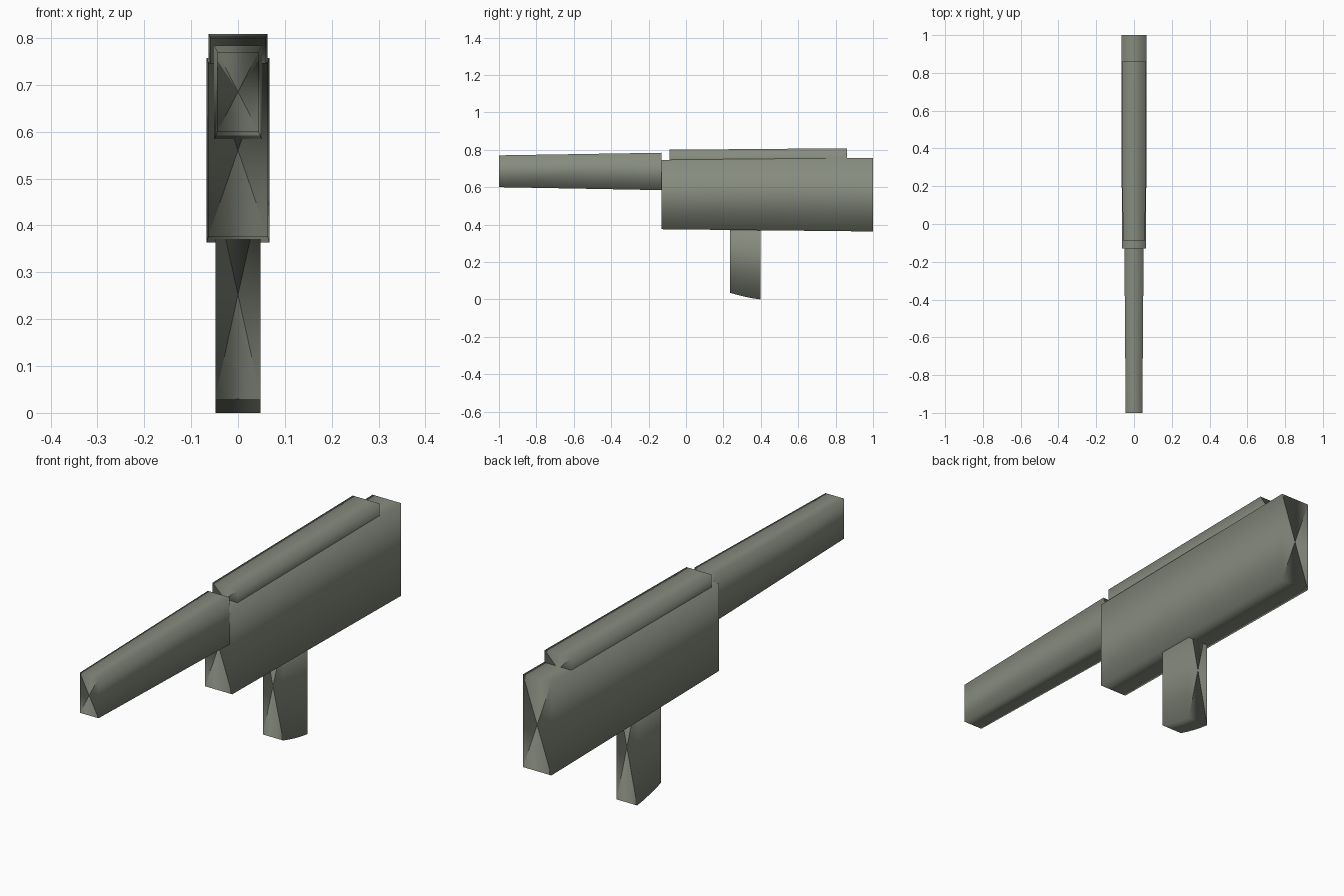
import bpy, bmesh
from mathutils import Vector

if "Cube" in bpy.data.objects:
    bpy.data.objects.remove(bpy.data.objects["Cube"])

paint = bpy.data.materials.new("olive_grey")
paint.diffuse_color = (0.24, 0.26, 0.21, 1)
paint.use_nodes = True
paint.node_tree.nodes["Principled BSDF"].inputs["Base Color"].default_value = paint.diffuse_color


def loft(name, stations):
    """Four-sided tube along y, shaded round; each station is (y, half_width, z_low, z_high)."""
    bm = bmesh.new()
    rings = []
    for y, w, lo, hi in stations:
        rings.append([bm.verts.new(p) for p in
                      ((-w, y, lo), (w, y, lo), (w, y, hi), (-w, y, hi))])
    for a, b in zip(rings, rings[1:]):
        for i in range(4):
            j = (i + 1) % 4
            bm.faces.new((a[i], a[j], b[j], b[i]))
    # end caps fan out from a centre point
    for ring, (y, w, lo, hi) in ((rings[0], stations[0]), (rings[-1], stations[-1])):
        c = bm.verts.new((0, y, (lo + hi) / 2))
        for i in range(4):
            bm.faces.new((ring[i], ring[(i + 1) % 4], c))
    bmesh.ops.recalc_face_normals(bm, faces=bm.faces[:])
    for f in bm.faces:
        f.smooth = True
    mesh = bpy.data.meshes.new(name)
    bm.to_mesh(mesh)
    bm.free()
    mesh.materials.append(paint)

    # Radial normals: diagonal at the four corners, shared by sides and caps
    radial = [Vector((-1, 0, -1)), Vector((1, 0, -1)), Vector((1, 0, 1)), Vector((-1, 0, 1))]
    ring_count = 4 * len(stations)
    normals = []
    for poly in mesh.polygons:
        ids = list(poly.vertices)
        middle = sum((radial[v % 4] for v in ids if v < ring_count), Vector())
        for v in ids:
            normals.append((radial[v % 4] if v < ring_count else middle).normalized())
    mesh.normals_split_custom_set(normals)

    obj = bpy.data.objects.new(name, mesh)
    bpy.context.collection.objects.link(obj)
    return obj


# Tapered barrel
loft("barrel", [(-1.0, 0.044, 0.600, 0.770), (-0.13, 0.051, 0.584, 0.784)])

# Main body, slightly taller toward the back
loft("body", [(-0.13, 0.064, 0.375, 0.746), (1.0, 0.067, 0.363, 0.757)])

# Raised top cover, sunk into the body
loft("top_cover", [(-0.087, 0.059, 0.69, 0.800), (0.86, 0.0625, 0.68, 0.808)])

# Grip with a curved underside
loft("grip", [(0.235, 0.048, 0.035, 0.47), (0.275, 0.048, 0.024, 0.47),
              (0.315, 0.048, 0.014, 0.47), (0.355, 0.048, 0.006, 0.47),
              (0.397, 0.048, 0.0, 0.47)])
